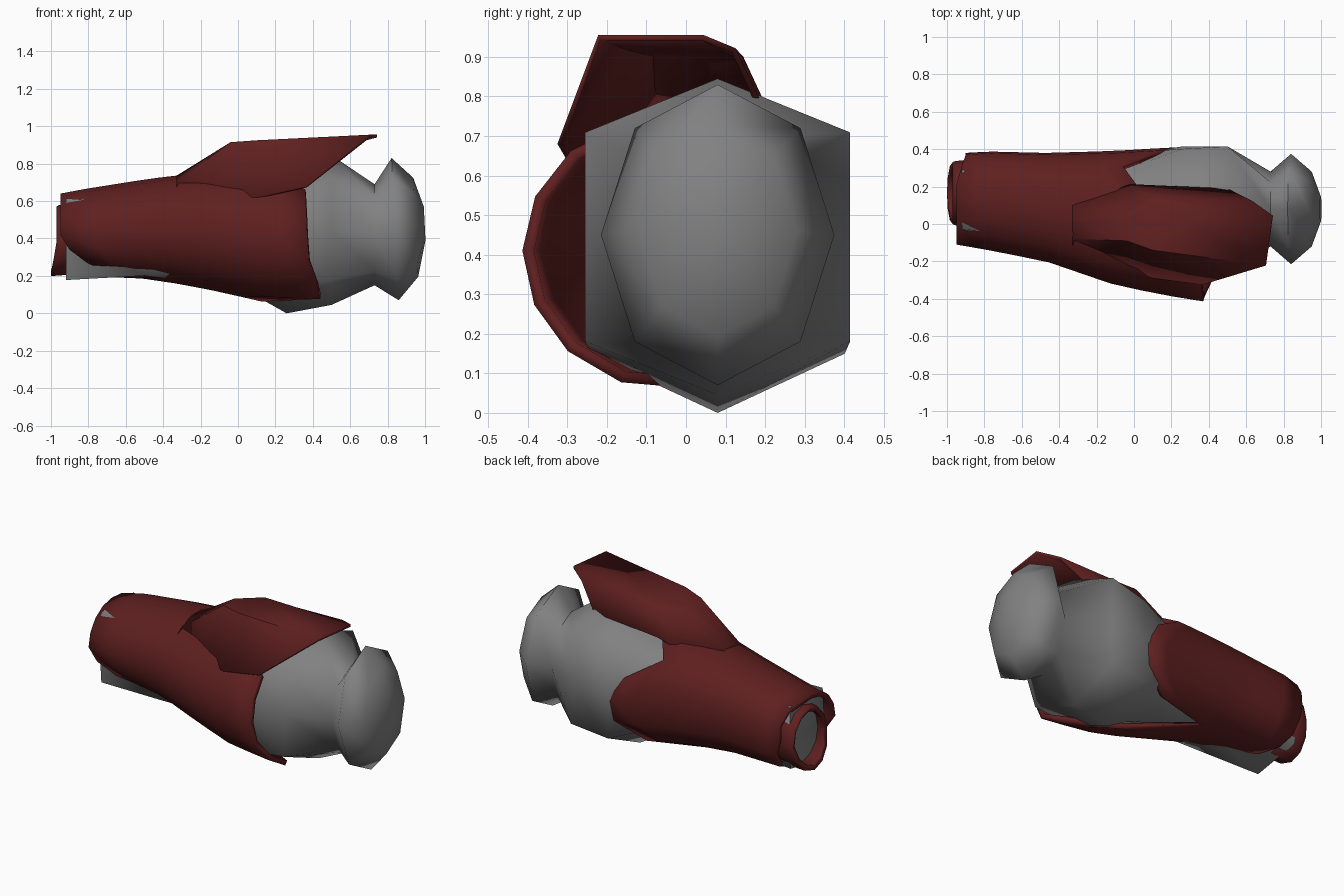
import bpy, bmesh, math

if "Cube" in bpy.data.objects:
    bpy.data.objects.remove(bpy.data.objects["Cube"])


def material(name, color):
    m = bpy.data.materials.new(name)
    m.diffuse_color = (*color, 1)
    m.use_nodes = True
    m.node_tree.nodes["Principled BSDF"].inputs["Base Color"].default_value = m.diffuse_color
    return m


red = material("dark_red", (0.115, 0.014, 0.014))
grey = material("mid_grey", (0.22, 0.22, 0.22))


def loft(name, rows, mat, closed=True, caps=False, thick=0, angle=40):
    """Skin a list of equal-length point rows; closed joins each row end to start."""
    bm = bmesh.new()
    vs = [[bm.verts.new(p) for p in r] for r in rows]
    n = len(rows[0])
    for a, b in zip(vs, vs[1:]):
        for i in range(n if closed else n - 1):
            j = (i + 1) % n
            bm.faces.new((a[i], a[j], b[j], b[i]))
    if caps:
        bm.faces.new(vs[0][::-1])
        bm.faces.new(vs[-1])
        bmesh.ops.recalc_face_normals(bm, faces=bm.faces)
    me = bpy.data.meshes.new(name)
    bm.to_mesh(me)
    bm.free()
    ob = bpy.data.objects.new(name, me)
    bpy.context.collection.objects.link(ob)
    me.materials.append(mat)
    if thick:
        m = ob.modifiers.new("thickness", 'SOLIDIFY')
        m.thickness, m.offset = thick, -1
    bpy.ops.object.select_all(action='DESELECT')
    ob.select_set(True)
    bpy.context.view_layer.objects.active = ob
    bpy.ops.object.shade_smooth_by_angle(angle=math.radians(angle))
    return ob


# Inner arm with rounded elbow: x, centre y/z, radius y/z, corner factors y/z
def eight(x, cy, cz, ry, rz, dy, dz):
    uv = [(1, 0), (dy, dz), (0, 1), (-dy, dz), (-1, 0), (-dy, -dz), (0, -1), (dy, -dz)]
    lean = 0.05 if x > 0.8 else 0                 # elbow knob tilts back
    lift = 0.06 if x < -0.2 else 0                # wrist underside rises to the back
    return [(x - lean * v * rz, cy + u * ry, cz + v * rz + (lift * (1 + u) / 2 if v < 0 else 0))
            for u, v in uv]


arm = [(-.92, .13, .395, .175, .22, .9, 1),
       (-.5, .1, .39, .2, .215, .85, .9),
       (-.1, .08, .42, .25, .27, .8, .7),
       (.1, .08, .42, .31, .33, .85, .65),
       (.26, .08, .405, .335, .405, .96, .63),
       (.5, .08, .445, .335, .4, 1, .66),
       (.73, .08, .42, .2, .27, .72, .72),
       (.84, .08, .45, .295, .38, .71, .71),
       (.95, .08, .46, .2, .265, .71, .71),
       (.998, .08, .48, .07, .09, .71, .71)]
loft("inner_arm", [eight(*r) for r in arm], grey, caps=True, angle=85)

# Forearm shell: x, min y, max y, min z, max z along the arm
shell = [(-.95, -.11, .35, .2, .64), (-.88, -.12, .39, .2, .655),
         (-.47, -.2, .38, .185, .72), (-.12, -.32, .39, .12, .76),
         (.13, -.375, .405, .062, .76), (.44, -.425, .42, .05, .77)]


def shell_point(x, k):
    x = max(-.95, min(.44, x))
    for a, b in zip(shell, shell[1:]):
        if x <= b[0]:
            t = (x - a[0]) / (b[0] - a[0])
            y0, y1, z0, z1 = [p + (q - p) * t for p, q in zip(a[1:], b[1:])]
            break
    ang = k * math.pi / 8
    c, s = math.cos(ang), math.sin(ang)
    e = 2 if c < 0 else 2.7          # rounder front, boxier back
    r = (abs(c) ** e + abs(s) ** e) ** (-1 / e)
    return (x, (y0 + y1) / 2 + r * c * (y1 - y0) / 2, (z0 + z1) / 2 + r * s * (z1 - z0) / 2)


# Ragged wrist and elbow edges, one x per angle starting at +y, turning over the top
wrist = [-.9, -.9, -.92, -.95, -.95, -.95, -.95, -.95, -.95, -.9, -.8, -.66, -.8, -.85, -.87, -.88]
elbow = [.24, .15, -.06, .04, .1, .2, .36, .365, .37, .38, .42, .44, .13, -.33, .05, .22]
STEPS = 8
loft("forearm_shell",
     [[shell_point(wrist[k] + (elbow[k] - wrist[k]) * i / STEPS, k) for k in range(16)]
      for i in range(STEPS + 1)], red, thick=.03)

# Raised elbow guard, its edges sunk into the shell, open toward the elbow
guard = [[(-.33, -.14, .66), (-.33, -.08, .70), (-.33, .0, .73), (-.33, .03, .735), (-.33, .1, .735)],
         [(-.04, -.24, .62), (-.04, -.09, .915), (-.04, .02, .915), (0, .08, .89), (-.03, .21, .74)],
         [(.1, -.29, .62), (.1, -.14, .925), (.1, .12, .922), (.1, .145, .90), (.05, .21, .76)],
         [(.365, -.325, .68), (.705, -.222, .955), (.742, .045, .955), (.63, .125, .922), (.5, .19, .785)]]
loft("elbow_guard", [r[::-1] for r in guard], red, closed=False, thick=.015, angle=35)


# Wrist cuff, flared at the bottom
def ring(x, flare, ry, rz, cz):
    return [(x - flare * max(0, -math.sin(a)), .165 + ry * math.cos(a), cz + rz * math.sin(a))
            for a in [i * math.pi / 6 for i in range(12)]]


loft("wrist_cuff", [ring(-.97, .03, .165, .185, .385), ring(-.955, .03, .172, .19, .39),
                    ring(-.84, .02, .18, .19, .4)], red, thick=.03)
